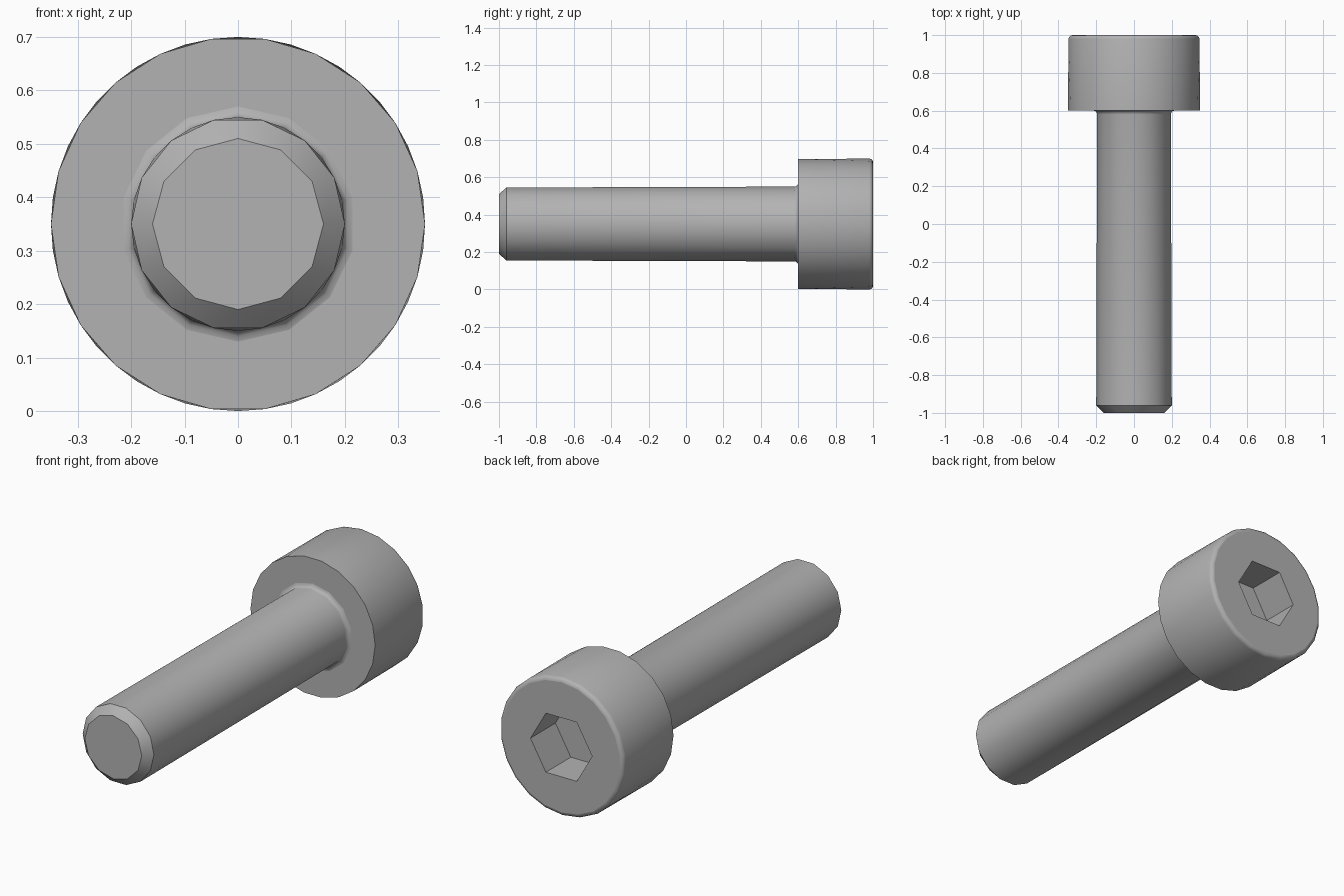
import bpy, bmesh, math

default = bpy.data.objects.get("Cube")
if default:
    bpy.data.objects.remove(default, do_unlink=True)

AXIS_Z = 0.35  # height of the bolt axis

steel = bpy.data.materials.new("grey_steel")
steel.use_nodes = True
GREY = (0.45, 0.45, 0.45, 1.0)
steel.diffuse_color = GREY
steel.node_tree.nodes["Principled BSDF"].inputs["Base Color"].default_value = GREY


def bridge(bm, a, b, na, pa, nb, pb):
    """Join two rings, whose side counts and phases may differ."""
    if (na, pa) == (nb, pb):
        for i in range(na):
            j = (i + 1) % na
            bm.faces.new((a[i], b[i], b[j], a[j]))
        return
    i = j = 0
    while i < na or j < nb:
        if j >= nb or (i < na and (i + 1 + pa) / na <= (j + 1 + pb) / nb):
            bm.faces.new((a[i % na], b[j % nb], a[(i + 1) % na]))
            i += 1
        else:
            bm.faces.new((a[i % na], b[j % nb], b[(j + 1) % nb]))
            j += 1


def lathe(name, rings, cap_start=False, cap_end=False):
    """Build a part from rings of (sides, phase, radius, y) along the y axis."""
    bm = bmesh.new()
    loops = []
    for n, phase, r, y in rings:
        angles = [2 * math.pi * (i + phase) / n for i in range(n)]
        loops.append([bm.verts.new((r * math.cos(t), y, AXIS_Z + r * math.sin(t)))
                      for t in angles])
    for k in range(len(rings) - 1):
        bridge(bm, loops[k], loops[k + 1], *rings[k][:2], *rings[k + 1][:2])
    if cap_start:
        bm.faces.new(loops[0])
    if cap_end:
        bm.faces.new(loops[-1][::-1])
    bm.normal_update()
    # smooth round sides, sharp borders on flat end faces and hard corners
    for f in bm.faces:
        f.smooth = abs(f.normal.y) < 0.999
    for e in bm.edges:
        if len(e.link_faces) == 2:
            flat = any(not f.smooth for f in e.link_faces)
            e.smooth = not flat and e.calc_face_angle(0) < math.radians(35)
    mesh = bpy.data.meshes.new(name)
    bm.to_mesh(mesh)
    bm.free()
    mesh.materials.append(steel)
    obj = bpy.data.objects.new(name, mesh)
    bpy.context.collection.objects.link(obj)
    return obj


# Shank: chamfered tip, straight body, concave fillet under the head
FILLET = 0.02
shank = [(12, 0, 0.16, -1.0), (14, 0, 0.20, -0.96)]
for k in range(4):
    t = math.radians(30 * k)
    shank.append((14, 0.5, 0.20 + FILLET * (1 - math.cos(t)),
                  0.60 - FILLET + FILLET * math.sin(t)))
lathe("shank", shank, cap_start=True)

# Head: flat underside, cylinder, rounded rim, hexagonal socket
RIM = 0.02
head = [(14, 0.5, 0.20 + FILLET, 0.60), (22, 0, 0.35, 0.60)]
for k in range(4):
    t = math.radians(30 * k)
    head.append((22, 0.5, 0.35 - RIM * (1 - math.cos(t)),
                 1.0 - RIM + RIM * math.sin(t)))
head += [(6, 0, 0.173, 1.0), (6, 0, 0.173, 0.80)]
lathe("socket_head", head, cap_end=True)
